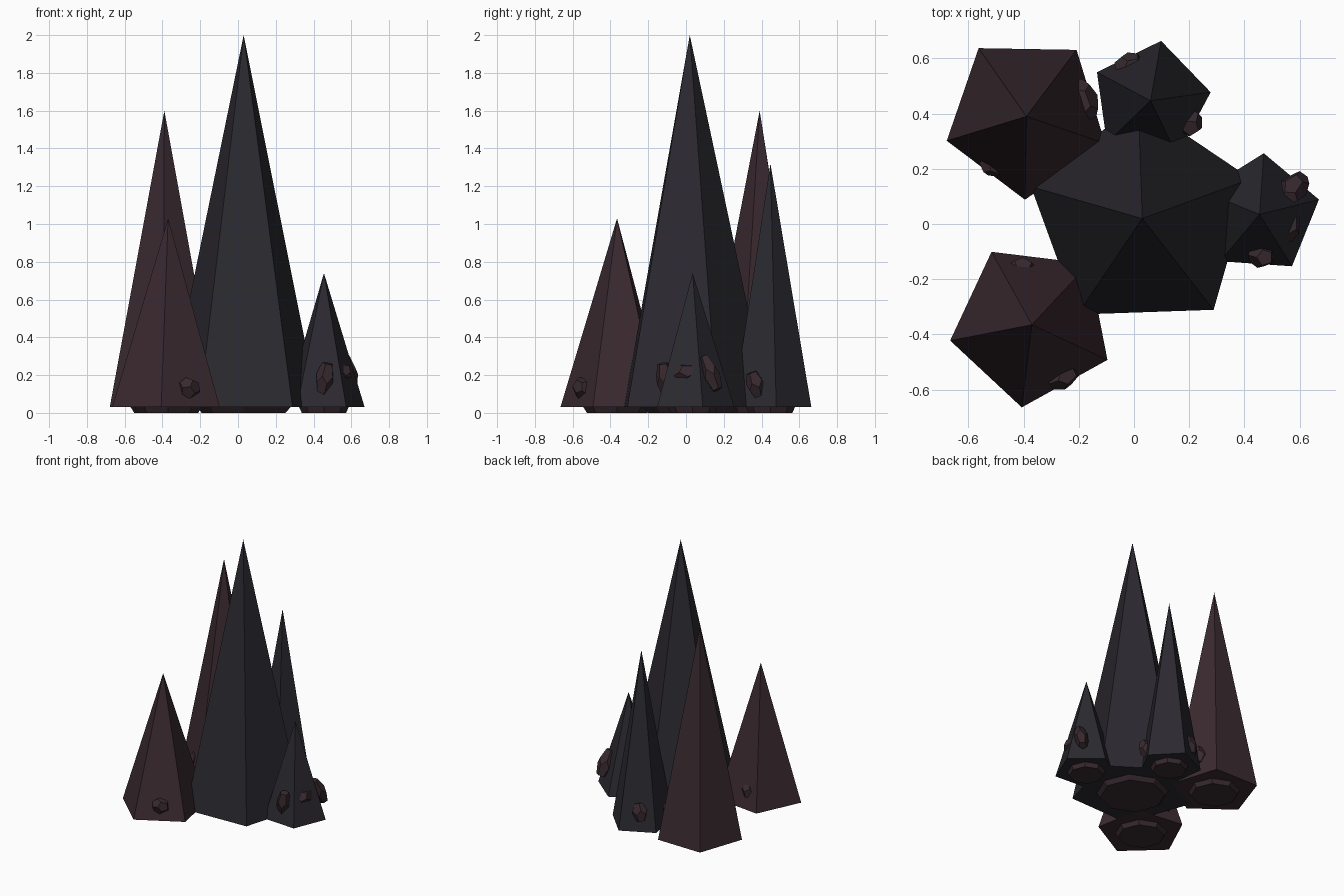
import bpy, bmesh, math
from mathutils import Vector, Euler

if "Cube" in bpy.data.objects:
    bpy.data.objects.remove(bpy.data.objects["Cube"])


def material(name, rgb):
    m = bpy.data.materials.new(name)
    m.diffuse_color = (*rgb, 1)
    m.use_nodes = True
    m.node_tree.nodes["Principled BSDF"].inputs["Base Color"].default_value = m.diffuse_color
    return m


SLATE = material("dark_slate", (0.024, 0.022, 0.029))
MAROON = material("dark_maroon", (0.043, 0.023, 0.029))
RUBBLE = material("rubble", (0.04, 0.023, 0.029))


def finish(bm, name, mat):
    bmesh.ops.recalc_face_normals(bm, faces=bm.faces)
    mesh = bpy.data.meshes.new(name)
    bm.to_mesh(mesh)
    bm.free()
    mesh.materials.append(mat)
    ob = bpy.data.objects.new(name, mesh)
    bpy.context.collection.objects.link(ob)
    return ob


def spire(name, x, y, top, radius, angle, mat):
    """Five-sided pointed spire; angle is the direction of one base corner."""
    bm = bmesh.new()
    ring = [bm.verts.new((x + radius * math.cos(math.radians(angle + 72 * i)),
                          y + radius * math.sin(math.radians(angle + 72 * i)), 0.03))
            for i in range(5)]
    apex = bm.verts.new((x, y, top))
    bm.faces.new(ring)
    for i in range(5):
        bm.faces.new((ring[i], ring[(i + 1) % 5], apex))
    finish(bm, name, mat)


def foot(name, x, y, radius):
    """Low faceted stone under a spire."""
    bm = bmesh.new()
    bmesh.ops.create_cone(bm, cap_ends=True, segments=8, radius1=radius * 0.88,
                          radius2=radius, depth=0.035)
    ob = finish(bm, name, RUBBLE)
    ob.location = (x, y, 0.0175)


def rock(name, loc, size, rot):
    """Stretched dodecahedron: hull of the face centres of an icosahedron."""
    ico = bmesh.new()
    bmesh.ops.create_icosphere(ico, subdivisions=1, radius=1)
    bm = bmesh.new()
    for f in ico.faces:
        bm.verts.new(f.calc_center_median().normalized())
    ico.free()
    bmesh.ops.convex_hull(bm, input=bm.verts[:])
    bmesh.ops.dissolve_limit(bm, angle_limit=0.05, verts=bm.verts[:], edges=bm.edges[:])
    ob = finish(bm, name, RUBBLE)
    ob.location = loc
    ob.scale = size
    ob.rotation_euler = Euler([math.radians(a) for a in rot])


# Spires with their foot stones
for name, x, y, top, r, a, mat in [
    ("main_spire", 0.03, 0.02, 2.0, 0.42, 20, SLATE),
    ("back_left_spire", -0.39, 0.39, 1.6, 0.302, 53, MAROON),
    ("front_left_spire", -0.37, -0.365, 1.03, 0.302, 47, MAROON),
    ("back_spire", 0.06, 0.447, 1.32, 0.22, 8, SLATE),
    ("right_spire", 0.455, 0.035, 0.74, 0.222, 14, SLATE),
]:
    spire(name, x, y, top, r, a, mat)
    foot(name + "_foot", x, y, r * 0.6)

# Small rocks stuck to the spire flanks
for i, (loc, size, rot) in enumerate([
    ((-0.26, -0.55, 0.13), (0.065, 0.05, 0.06), (10, 20, 30)),
    ((-0.41, -0.17, 0.15), (0.055, 0.05, 0.06), (20, 0, 10)),
    ((0.46, -0.11, 0.18), (0.05, 0.05, 0.105), (8, 10, 0)),
    ((0.58, 0.13, 0.21), (0.055, 0.045, 0.12), (20, -15, 10)),
    ((0.56, 0.01, 0.21), (0.045, 0.08, 0.055), (0, 10, 0)),
    ((0.20, 0.37, 0.15), (0.05, 0.05, 0.085), (20, 0, 15)),
    ((-0.02, 0.58, 0.17), (0.055, 0.04, 0.08), (10, 10, 25)),
    ((-0.18, 0.45, 0.2), (0.05, 0.08, 0.08), (0, -10, 20)),
    ((-0.51, 0.22, 0.13), (0.05, 0.05, 0.06), (0, 20, -35)),
]):
    rock(f"flank_rock_{i + 1}", loc, size, rot)
